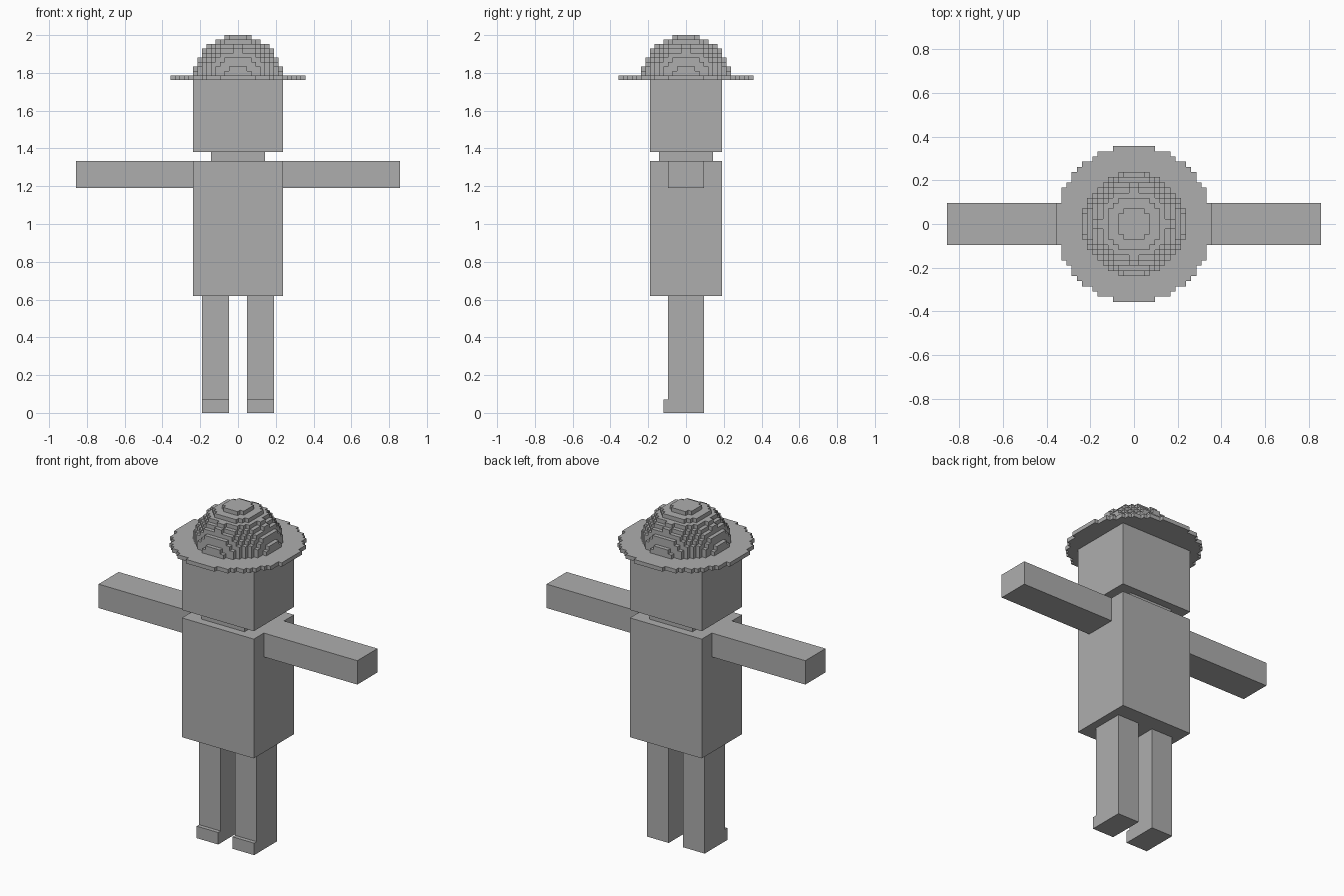
import bpy
import bmesh
from mathutils import Vector, Matrix

cube = bpy.data.objects.get("Cube")
if cube:
    bpy.data.objects.remove(cube)

UNIT = 2 / 84  # edge of one block; the figure is 84 blocks tall

grey = bpy.data.materials.new("plain_grey")
grey.use_nodes = True
GREY = (0.42, 0.42, 0.42, 1)
grey.diffuse_color = GREY
grey.node_tree.nodes["Principled BSDF"].inputs["Base Color"].default_value = GREY


def finish(name, bm):
    """Scale block units to model units and link the part."""
    bmesh.ops.scale(bm, vec=(UNIT, UNIT, UNIT), verts=bm.verts)
    mesh = bpy.data.meshes.new(name)
    bm.to_mesh(mesh)
    bm.free()
    mesh.materials.append(grey)
    obj = bpy.data.objects.new(name, mesh)
    bpy.context.collection.objects.link(obj)


def box(name, low, high):
    low, high = Vector(low), Vector(high)
    bm = bmesh.new()
    place = Matrix.Translation((low + high) / 2) @ Matrix.Diagonal((high - low).to_4d())
    place[3][3] = 1
    bmesh.ops.create_cube(bm, size=1, matrix=place)
    finish(name, bm)


def blocks(name, cells):
    """Outer skin of a set of unit blocks, with flat areas merged."""
    bm = bmesh.new()
    verts = {}

    def vert(p):
        key = tuple(round(c) for c in p)
        if key not in verts:
            verts[key] = bm.verts.new(key)
        return verts[key]

    for cell in cells:
        centre = Vector(cell) + Vector((0.5, 0.5, 0.5))
        for axis in range(3):
            for sign in (-1, 1):
                n = Vector((0, 0, 0))
                n[axis] = sign
                if tuple(int(c) for c in Vector(cell) + n) in cells:
                    continue
                u = Vector((n.y, n.z, n.x))
                v = n.cross(u)
                bm.faces.new([vert(centre + (n + a * u + b * v) / 2)
                              for a, b in ((-1, -1), (1, -1), (1, 1), (-1, 1))])
    bmesh.ops.dissolve_limit(bm, angle_limit=0.01, verts=bm.verts, edges=bm.edges)
    finish(name, bm)


def ball_cells(radius, layers, base, flat=False):
    """Blocks whose centres lie inside a ball, or a disc when flat."""
    span = range(-radius, radius)
    return {(x, y, base + z) for x in span for y in span for z in layers
            if (x + 0.5) ** 2 + (y + 0.5) ** 2
            + (0 if flat else (z + 0.5) ** 2) <= radius ** 2}


# Body and head
box("torso", (-10, -8, 26), (10, 8, 56))
box("neck", (-6, -6, 56), (6, 6, 58))
box("head", (-10, -8, 58), (10, 8, 74))

# Limbs, mirrored left and right
for side, s in (("left", 1), ("right", -1)):
    def pair(part, x0, x1, y0, y1, z0, z1):
        xs = sorted((s * x0, s * x1))
        box(f"{side}_{part}", (xs[0], y0, z0), (xs[1], y1, z1))
    pair("arm", 10, 36, -4, 4, 50, 56)
    pair("leg", 2, 8, -4, 4, 3, 26)
    pair("shoe", 2, 8, -5, 4, 0, 3)

# Stepped round hat
blocks("hat_brim", ball_cells(15, range(1), 74, flat=True))
blocks("hat_crown", ball_cells(10, range(1, 10), 74))
